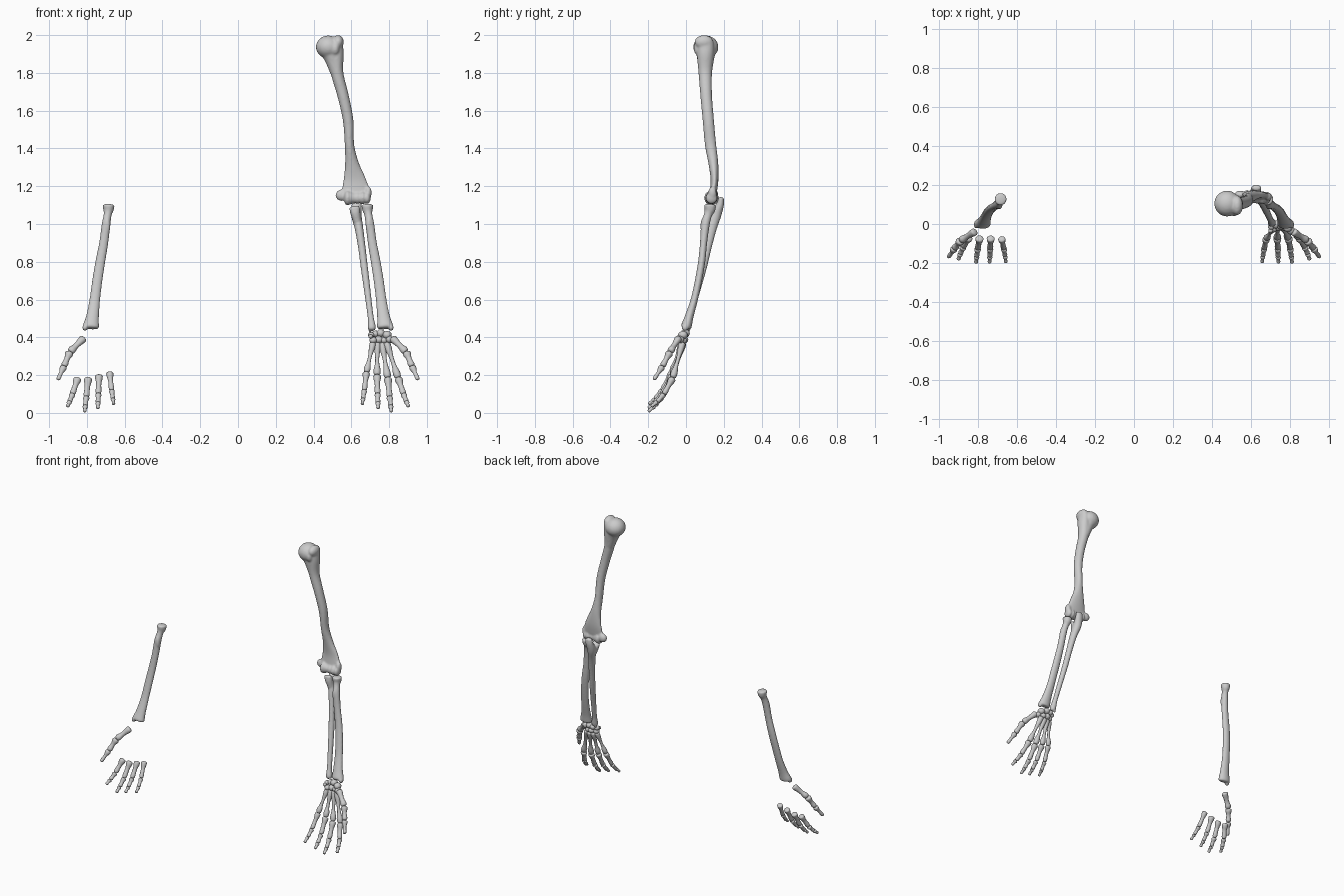
import bpy, bmesh
from mathutils import Vector, Matrix


def spline(pts, sub):
    # Catmull-Rom through (x, y, z, rx, ry) rows
    P = [Vector(p) for p in pts]
    P = [P[0] * 2 - P[1]] + P + [P[-1] * 2 - P[-2]]
    out = []
    for i in range(1, len(P) - 2):
        a, b, c, d = P[i - 1:i + 3]
        for k in range(sub):
            t = k / sub
            out.append(0.5 * (b * 2 + (c - a) * t + (a * 2 - b * 5 + c * 4 - d) * t * t
                              + (b * 3 - a - c * 3 + d) * t ** 3))
    return out + [P[-2]]


def tube(bm, pts, n=16, sub=5, cap=0.5):
    # Elliptical tube with domed ends
    S = spline(pts, sub)
    C = [Vector(s[:3]) for s in S]
    rings = []

    def ring(c, t, rx, ry):
        side = Vector((1, 0, 0))
        u = (side - t * t.dot(side)).normalized()
        m = Matrix((u, t.cross(u), t)).transposed().to_4x4()
        m.translation = c
        r = bmesh.ops.create_circle(bm, segments=n, radius=1,
                                    matrix=m @ Matrix.Diagonal((rx, ry, 1, 1)))
        rings.append(r['verts'])

    dome = [(0.95, 0.3), (0.8, 0.6), (0.5, 0.87), (0.2, 0.98)]
    t0, t1 = (C[1] - C[0]).normalized(), (C[-1] - C[-2]).normalized()
    for r, h in reversed(dome):
        ring(C[0] - t0 * h * cap * min(S[0][3:]), t0, S[0][3] * r, S[0][4] * r)
    for i, s in enumerate(S):
        t = (C[min(i + 1, len(C) - 1)] - C[max(i - 1, 0)]).normalized()
        ring(C[i], t, s[3], s[4])
    for r, h in dome:
        ring(C[-1] + t1 * h * cap * min(S[-1][3:]), t1, S[-1][3] * r, S[-1][4] * r)
    for a, b in zip(rings, rings[1:]):
        for j in range(n):
            bm.faces.new((a[j], a[(j + 1) % n], b[(j + 1) % n], b[j]))
    bm.faces.new(rings[0])
    bm.faces.new(rings[-1])


def blob(bm, c, r):
    m = Matrix.Translation(c) @ Matrix.Diagonal((*r, 1))
    bmesh.ops.create_uvsphere(bm, u_segments=20, v_segments=12, radius=1, matrix=m)


def segment(bm, a, b, r0, rs, r1):
    # One small long bone: flared base, slim shaft, knobbed head
    a, b = Vector(a), Vector(b)
    d = (b - a).normalized()
    a, b = a + d * r0 * 0.4, b - d * r1 * 0.4
    prof = [(0, r0), (0.15, r0 * 0.95), (0.4, rs), (0.65, rs), (0.88, r1), (1, r1 * 0.9)]
    tube(bm, [(*a.lerp(b, t), r, r * 0.92) for t, r in prof], n=12, sub=3)


def finish(bm, name, voxel=0, mirror=False):
    bmesh.ops.recalc_face_normals(bm, faces=bm.faces)
    for f in bm.faces:
        f.smooth = True
    me = bpy.data.meshes.new(name)
    bm.to_mesh(me)
    bm.free()
    ob = bpy.data.objects.new(name, me)
    bpy.context.collection.objects.link(ob)
    if voxel:
        m = ob.modifiers.new("blend", 'REMESH')
        m.mode, m.voxel_size, m.use_smooth_shade = 'VOXEL', voxel, True
        s = ob.modifiers.new("soften", 'SMOOTH')
        s.factor, s.iterations = 0.5, 6
    if mirror:
        ob.modifiers.new("mirror", 'MIRROR').use_mirror_merge = False


# Upper arm bone
bm = bmesh.new()
tube(bm, [(.53, .105, 1.96, .026, .042), (.522, .103, 1.90, .038, .045),
          (.525, .102, 1.80, .033, .036), (.556, .107, 1.68, .030, .031),
          (.583, .118, 1.55, .028, .030), (.590, .13, 1.42, .025, .030),
          (.603, .145, 1.32, .037, .026), (.616, .151, 1.24, .059, .021),
          (.622, .146, 1.18, .074, .019), (.622, .14, 1.15, .068, .019)], n=24)
tube(bm, [(.478, .105, 1.93, .054, .058), (.5, .104, 1.88, .044, .046),
          (.524, .103, 1.79, .03, .033)], n=24)             # neck
blob(bm, (.478, .105, 1.937), (.066, .067, .061))           # ball head
blob(bm, (.53, .095, 1.963), (.03, .05, .037))              # greater tubercle
blob(bm, (.515, .062, 1.93), (.022, .022, .035))            # lesser tubercle
blob(bm, (.546, .15, 1.152), (.03, .022, .03))              # inner epicondyle
blob(bm, (.69, .14, 1.165), (.018, .022, .035))             # outer epicondyle
for x, r in ((.58, .04), (.597, .034), (.615, .029), (.633, .031), (.66, .034), (.683, .032)):
    blob(bm, (x, .135, 1.138), (.02, r, r))                 # elbow pulley
finish(bm, "upper_arm_bone", .006)

# Inner forearm bone
bm = bmesh.new()
tube(bm, [(.630, .186, 1.135, .024, .015), (.628, .180, 1.10, .027, .021),
          (.626, .158, 1.05, .028, .030), (.640, .137, .98, .023, .027),
          (.655, .115, .88, .020, .022), (.670, .088, .76, .019, .020),
          (.688, .05, .62, .017, .018), (.702, .02, .51, .016, .017),
          (.708, .008, .46, .021, .021), (.708, .004, .445, .020, .020)], n=20)
tube(bm, [(.616, .122, 1.088, .028, .014), (.621, .13, 1.06, .027, .024),
          (.635, .137, 1.0, .019, .02)], n=16)              # coronoid lip
blob(bm, (.698, .012, .437), (.008, .008, .016))            # styloid
finish(bm, "inner_forearm_bone", .005)

# Outer forearm bone, mirrored on the other side
bm = bmesh.new()
tube(bm, [(.685, .128, 1.098, .031, .032), (.686, .126, 1.075, .028, .029),
          (.690, .117, 1.05, .021, .022), (.698, .103, 1.0, .023, .023),
          (.711, .093, .9, .024, .019), (.729, .083, .8, .026, .019),
          (.745, .066, .7, .027, .019), (.758, .044, .6, .028, .019),
          (.770, .017, .51, .034, .023), (.778, .003, .462, .043, .028),
          (.779, .000, .452, .042, .026)], n=24, cap=.25)
blob(bm, (.692, .094, .99), (.016, .018, .045))             # tuberosity
blob(bm, (.810, -.005, .452), (.014, .018, .018))           # styloid
finish(bm, "outer_forearm_bone", .005, True)

# Wrist bones: two rows
carpals = [(.705, -.012, .412, .017), (.728, -.002, .418, .02), (.755, -.004, .422, .023),
           (.79, -.016, .412, .024), (.716, -.022, .384, .02), (.745, -.012, .387, .023),
           (.774, -.015, .384, .02), (.805, -.032, .388, .021), (.702, -.034, .405, .012)]
for i, (x, y, z, r) in enumerate(carpals):
    bm = bmesh.new()
    blob(bm, (x, y, z), (r, r * 1.05, r * .9))
    finish(bm, f"wrist_bone_{i + 1}")

# Fingers: palm bone base, knuckle, tip, size
fingers = {"index": ((.786, -.018, .372), (.848, -.07, .185), (.903, -.184, .034), 1.0),
           "middle": ((.762, -.014, .37), (.793, -.072, .185), (.812, -.2, .007), 1.0),
           "ring": ((.738, -.016, .37), (.736, -.072, .2), (.742, -.2, .024), .97),
           "little": ((.715, -.024, .372), (.68, -.075, .215), (.658, -.198, .046), .9)}
for name, (base, knuckle, tip, s) in fingers.items():
    base, knuckle, tip = Vector(base), Vector(knuckle), Vector(tip)
    bm = bmesh.new()
    segment(bm, base, knuckle, .019 * s, .0115 * s, .0195 * s)
    finish(bm, name + "_palm_bone")
    bow = Vector((0, .012, -.008))                          # finger curl
    j1, j2 = knuckle.lerp(tip, .52) + bow, knuckle.lerp(tip, .8) + bow * .7
    bm = bmesh.new()
    segment(bm, knuckle, j1, .021 * s, .0145 * s, .016 * s)
    segment(bm, j1, j2, .017 * s, .0125 * s, .014 * s)
    segment(bm, j2, tip, .014 * s, .0095 * s, .0105 * s)
    finish(bm, name + "_finger_bones", 0, True)

# Thumb
bm = bmesh.new()
segment(bm, (.816, -.038, .397), (.890, -.085, .322), .021, .016, .021)
segment(bm, (.890, -.085, .322), (.922, -.125, .246), .022, .015, .018)
segment(bm, (.922, -.125, .246), (.953, -.17, .176), .0185, .011, .0115)
finish(bm, "thumb_bones", 0, True)
